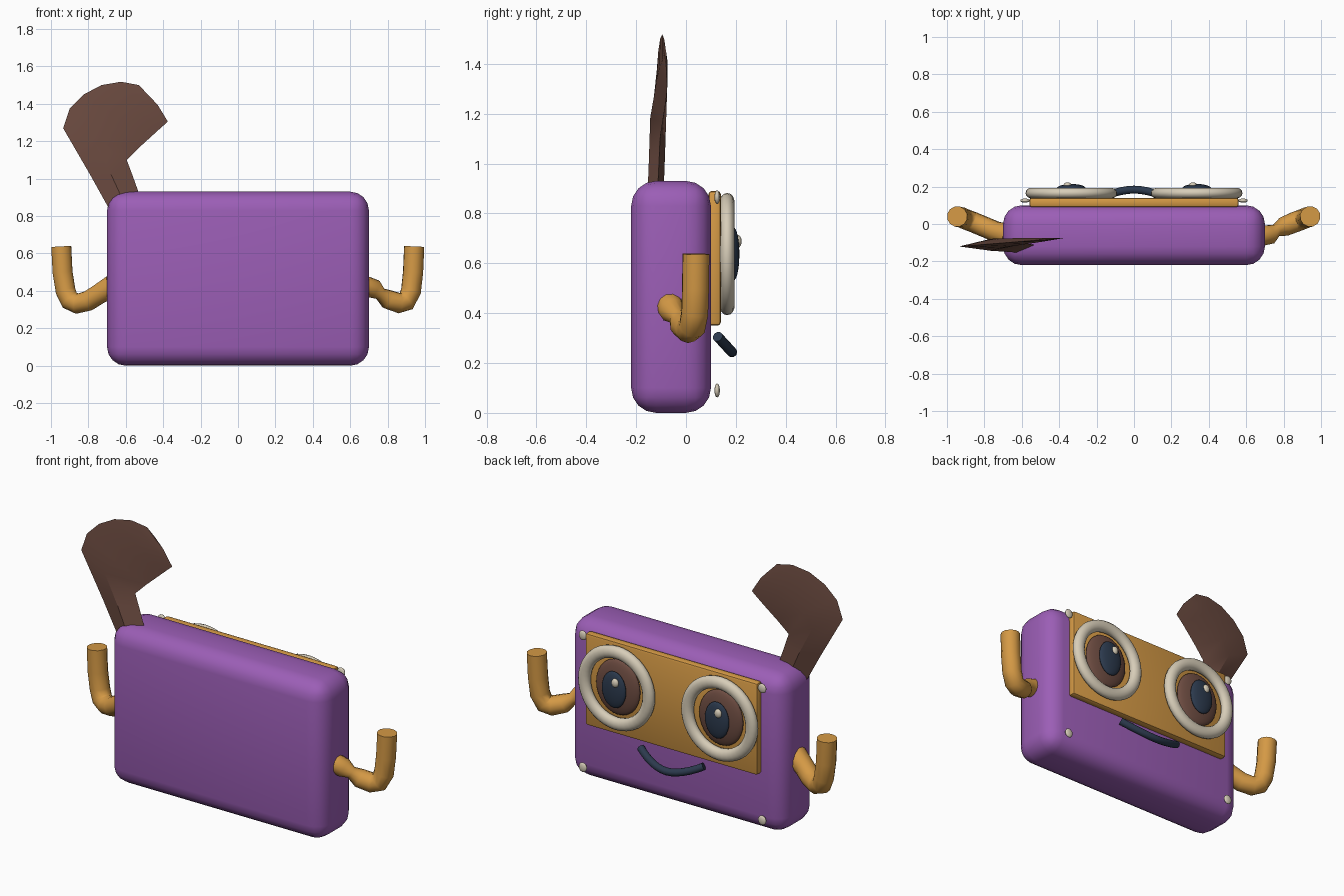
import bpy, bmesh, math
from mathutils import Vector

if "Cube" in bpy.data.objects:
    bpy.data.objects.remove(bpy.data.objects["Cube"])


def material(name, rgb):
    m = bpy.data.materials.new(name)
    m.diffuse_color = (*rgb, 1)
    m.use_nodes = True
    m.node_tree.nodes["Principled BSDF"].inputs["Base Color"].default_value = m.diffuse_color
    return m


PURPLE = material("purple", (0.33, 0.112, 0.468))
ORANGE = material("orange", (0.66, 0.32, 0.06))
CREAM = material("cream", (0.68, 0.61, 0.48))
BROWN = material("brown", (0.153, 0.072, 0.053))
DARK = material("dark navy", (0.025, 0.042, 0.075))


def finish(ob, name, mat, angle=40):
    ob.name = name
    ob.data.materials.clear()
    ob.data.materials.append(mat)
    bpy.ops.object.select_all(action='DESELECT')
    ob.select_set(True)
    bpy.context.view_layer.objects.active = ob
    bpy.ops.object.shade_smooth_by_angle(angle=math.radians(angle))
    return ob


def rounded_box(name, lo, hi, radius, segments, mat):
    lo, hi = Vector(lo), Vector(hi)
    bpy.ops.mesh.primitive_cube_add(size=1, location=(lo + hi) / 2)
    ob = bpy.context.object
    ob.scale = hi - lo
    bpy.ops.object.transform_apply(location=False, rotation=False, scale=True)
    bev = ob.modifiers.new("rounding", 'BEVEL')
    bev.width, bev.segments = radius, segments
    bpy.ops.object.modifier_apply(modifier=bev.name)
    return finish(ob, name, mat)


def ellipsoid(name, loc, radii, mat, seg=28, rings=14):
    # poles point along y, so the outline seen from the face is clean
    bpy.ops.mesh.primitive_uv_sphere_add(segments=seg, ring_count=rings, location=loc,
                                         rotation=(math.pi / 2, 0, 0))
    ob = bpy.context.object
    ob.scale = (radii[0], radii[2], radii[1])
    return finish(ob, name, mat)


def tube(name, points, radius, mat, factors=None):
    cu = bpy.data.curves.new(name, 'CURVE')
    cu.dimensions = '3D'
    cu.bevel_depth, cu.bevel_resolution, cu.use_fill_caps = radius, 4, True
    sp = cu.splines.new('POLY')
    sp.points.add(len(points) - 1)
    for i, p in enumerate(points):
        sp.points[i].co = (*p, 1)
        sp.points[i].radius = factors[i] if factors else 1
    ob = bpy.data.objects.new(name, cu)
    bpy.context.collection.objects.link(ob)
    bpy.ops.object.select_all(action='DESELECT')
    ob.select_set(True)
    bpy.context.view_layer.objects.active = ob
    bpy.ops.object.convert(target='MESH')
    return finish(bpy.context.object, name, mat, 50)


# Body and face panel
rounded_box("body", (-0.70, -0.22, 0), (0.70, 0.10, 0.93), 0.10, 4, PURPLE)
rounded_box("face_panel", (-0.56, 0.09, 0.35), (0.56, 0.14, 0.89), 0.014, 2, ORANGE)

# Eyes: ring, iris, pupil and highlight
for side, x in (("left", -0.335), ("right", 0.335)):
    bpy.ops.mesh.primitive_torus_add(major_segments=40, minor_segments=14,
                                     major_radius=0.209, minor_radius=0.036,
                                     location=(x, 0.165, 0.637), rotation=(math.pi / 2, 0, 0))
    bpy.context.object.scale.z = 0.82
    finish(bpy.context.object, side + "_eye_ring", CREAM)
    ellipsoid(side + "_iris", (x, 0.15, 0.637), (0.142, 0.035, 0.162), BROWN)
    ellipsoid(side + "_pupil", (x, 0.19, 0.637), (0.077, 0.024, 0.107), DARK)
    ellipsoid(side + "_highlight", (x - 0.02, 0.208, 0.688), (0.022, 0.015, 0.026), CREAM, 14, 8)

    # Corner studs
    for level, z in (("lower", 0.09), ("upper", 0.865)):
        ellipsoid(f"{side}_{level}_stud", (math.copysign(0.583, x), 0.125, z),
                  (0.026, 0.011, 0.028), CREAM, 14, 8)

# Mouth: a smile leaning outward at its middle
smile = []
for i in range(13):
    t = i / 6 - 1
    s = 1 - abs(t) ** 1.8
    smile.append((0.205 * t, 0.127 + 0.057 * s, 0.306 - 0.062 * s))
tube("mouth", smile, 0.021, DARK)

# Arms: raised forearms bent at the elbow
tube("left_arm", [(-0.945, 0.04, 0.637), (-0.938, 0.038, 0.50), (-0.922, 0.035, 0.40),
                  (-0.90, 0.025, 0.35), (-0.86, 0.01, 0.332), (-0.80, -0.015, 0.347),
                  (-0.74, -0.04, 0.385), (-0.67, -0.06, 0.425)], 0.055, ORANGE,
     [1, 1, 1, 1, 1, 1, 1, 1.15])
tube("right_arm", [(0.942, 0.04, 0.637), (0.936, 0.038, 0.50), (0.925, 0.035, 0.40),
                   (0.90, 0.025, 0.345), (0.86, 0.01, 0.335), (0.80, -0.015, 0.355),
                   (0.76, -0.035, 0.385), (0.73, -0.055, 0.41), (0.67, -0.065, 0.43)],
     0.055, ORANGE, [1, 1, 1, 1, 1, 0.95, 0.62, 0.95, 1])

# Tail: flat lens-shaped sections (outer x, z, inner x, z, half thickness)
sections = [(-0.69, 0.84, -0.50, 0.84, 0.032), (-0.79, 1.02, -0.565, 1.02, 0.032),
            (-0.935, 1.27, -0.595, 1.10, 0.032), (-0.90, 1.375, -0.53, 1.165, 0.026),
            (-0.825, 1.45, -0.475, 1.215, 0.021), (-0.73, 1.50, -0.42, 1.265, 0.016),
            (-0.625, 1.518, -0.375, 1.305, 0.011), (-0.53, 1.50, -0.43, 1.395, 0.004)]
bm = bmesh.new()
loops = []
for ox, oz, ix, iz, h in sections:
    def spine(x, z):
        return -0.12 + 0.08 * (x + 0.935) - 0.03 * max(0, (1.25 - z) / 0.4)
    mx, mz = (ox + ix) / 2, (oz + iz) / 2
    ym = spine(mx, mz)
    loops.append([bm.verts.new(c) for c in ((ox, spine(ox, oz), oz), (mx, ym - h, mz),
                                            (ix, spine(ix, iz), iz), (mx, ym + h, mz))])
for a, b in zip(loops, loops[1:]):
    for k in range(4):
        n = (k + 1) % 4
        bm.faces.new((a[k], a[n], b[n], b[k]))
bm.faces.new(loops[0])
bm.faces.new(loops[-1])
bmesh.ops.recalc_face_normals(bm, faces=bm.faces)
mesh = bpy.data.meshes.new("tail")
bm.to_mesh(mesh)
bm.free()
tail = bpy.data.objects.new("tail", mesh)
bpy.context.collection.objects.link(tail)
finish(tail, "tail", BROWN, 30)
